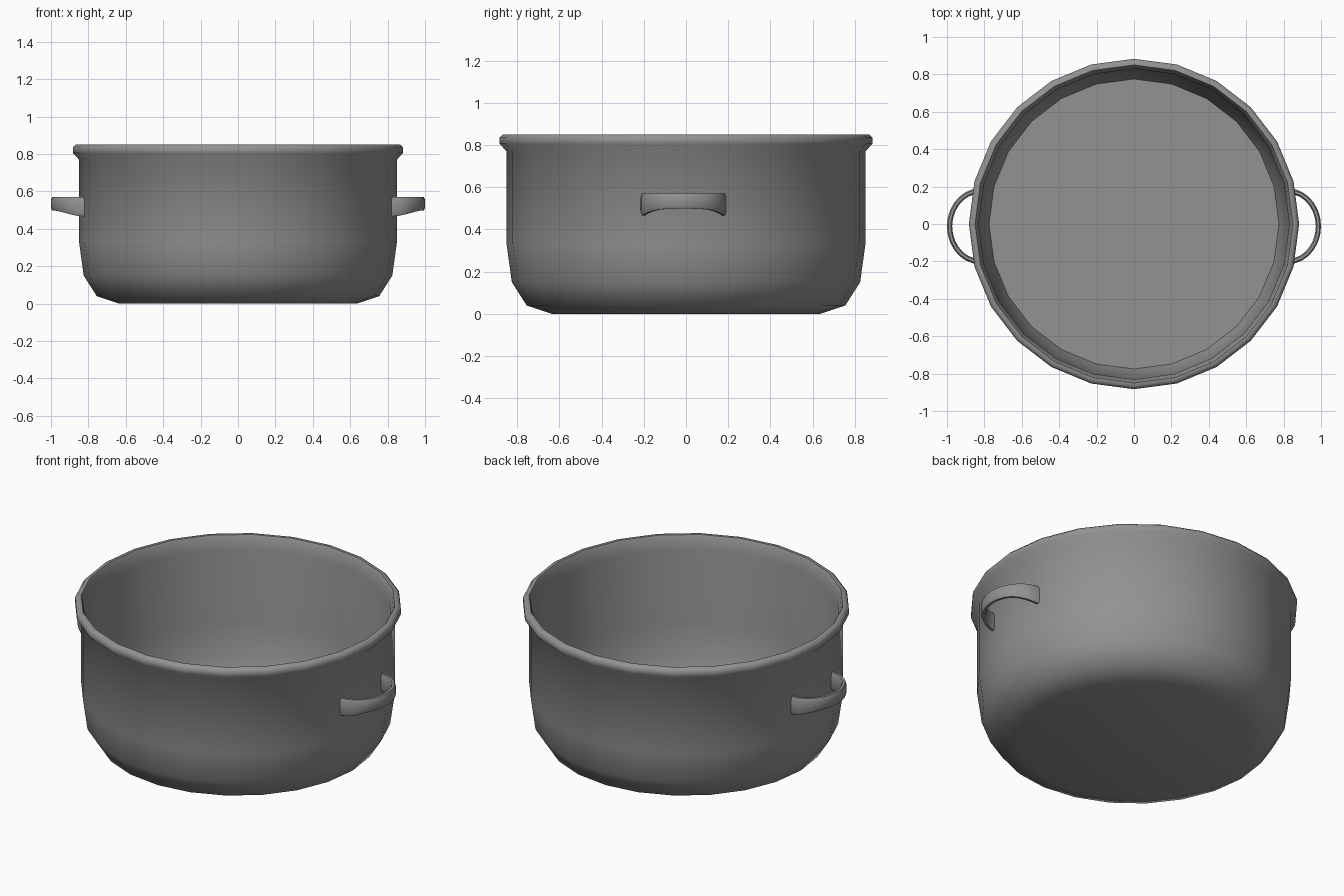
import bpy, bmesh, math

cube = bpy.data.objects.get("Cube")
if cube:
    bpy.data.objects.remove(cube, do_unlink=True)

steel = bpy.data.materials.new("grey_metal")
steel.use_nodes = True
grey = (0.29, 0.29, 0.29, 1)
steel.diffuse_color = grey
steel.node_tree.nodes["Principled BSDF"].inputs["Base Color"].default_value = grey


def finish(bm, name, angle):
    """Turn a bmesh into a smooth shaded object."""
    bmesh.ops.remove_doubles(bm, verts=bm.verts, dist=0.0005)
    bmesh.ops.recalc_face_normals(bm, faces=bm.faces)
    mesh = bpy.data.meshes.new(name)
    bm.to_mesh(mesh)
    bm.free()
    mesh.materials.append(steel)
    obj = bpy.data.objects.new(name, mesh)
    bpy.context.collection.objects.link(obj)
    bpy.ops.object.select_all(action="DESELECT")
    obj.select_set(True)
    bpy.context.view_layer.objects.active = obj
    bpy.ops.object.shade_smooth_by_angle(angle=math.radians(angle))
    return obj


# Pot: one closed profile (radius, height) turned around the axis
profile = [(0, 0), (0.635, 0), (0.755, 0.04), (0.825, 0.15), (0.85, 0.33),
           (0.85, 0.77), (0.883, 0.805), (0.883, 0.835), (0.868, 0.85),
           (0.85, 0.85), (0.842, 0.835), (0.83, 0.77), (0.825, 0.33),
           (0.798, 0.16), (0.775, 0.095), (0, 0.095)]
bm = bmesh.new()
verts = [bm.verts.new((r, 0, z)) for r, z in profile]
edges = [bm.edges.new(pair) for pair in zip(verts, verts[1:])]
bmesh.ops.spin(bm, geom=verts + edges, cent=(0, 0, 0), axis=(0, 0, 1),
               angle=math.tau, steps=24, use_merge=True)
finish(bm, "pot_body", 60)

# Handles: a rounded strap swept along a half circle, taller at its ends
# section: (side across the strap, share of the height)
section = [(-1, 0.2), (-0.5, 0), (0.5, 0), (1, 0.2),
           (1, 0.8), (0.5, 1), (-0.5, 1), (-1, 0.8)]
STEPS = 14


def handle(name, side):
    bm = bmesh.new()
    rings = []
    for i in range(STEPS + 1):
        a = -math.pi / 2 + math.pi * i / STEPS
        bottom = 0.498 - 0.032 * min(1, abs(math.sin(a)) ** 4)
        ring = []
        for across, up in section:
            x = 0.822 + (0.164 + across * 0.014) * math.cos(a)
            y = -0.012 + (0.189 + across * 0.014) * math.sin(a)
            z = bottom + (0.57 - bottom) * up
            ring.append(bm.verts.new((side * x, y, z)))
        rings.append(ring)
    n = len(section)
    for lower, upper in zip(rings, rings[1:]):
        for k in range(n):
            j = (k + 1) % n
            bm.faces.new((lower[k], lower[j], upper[j], upper[k]))
    bm.faces.new(rings[0])
    bm.faces.new(rings[-1])
    finish(bm, name, 60)


handle("left_handle", 1)
handle("right_handle", -1)
